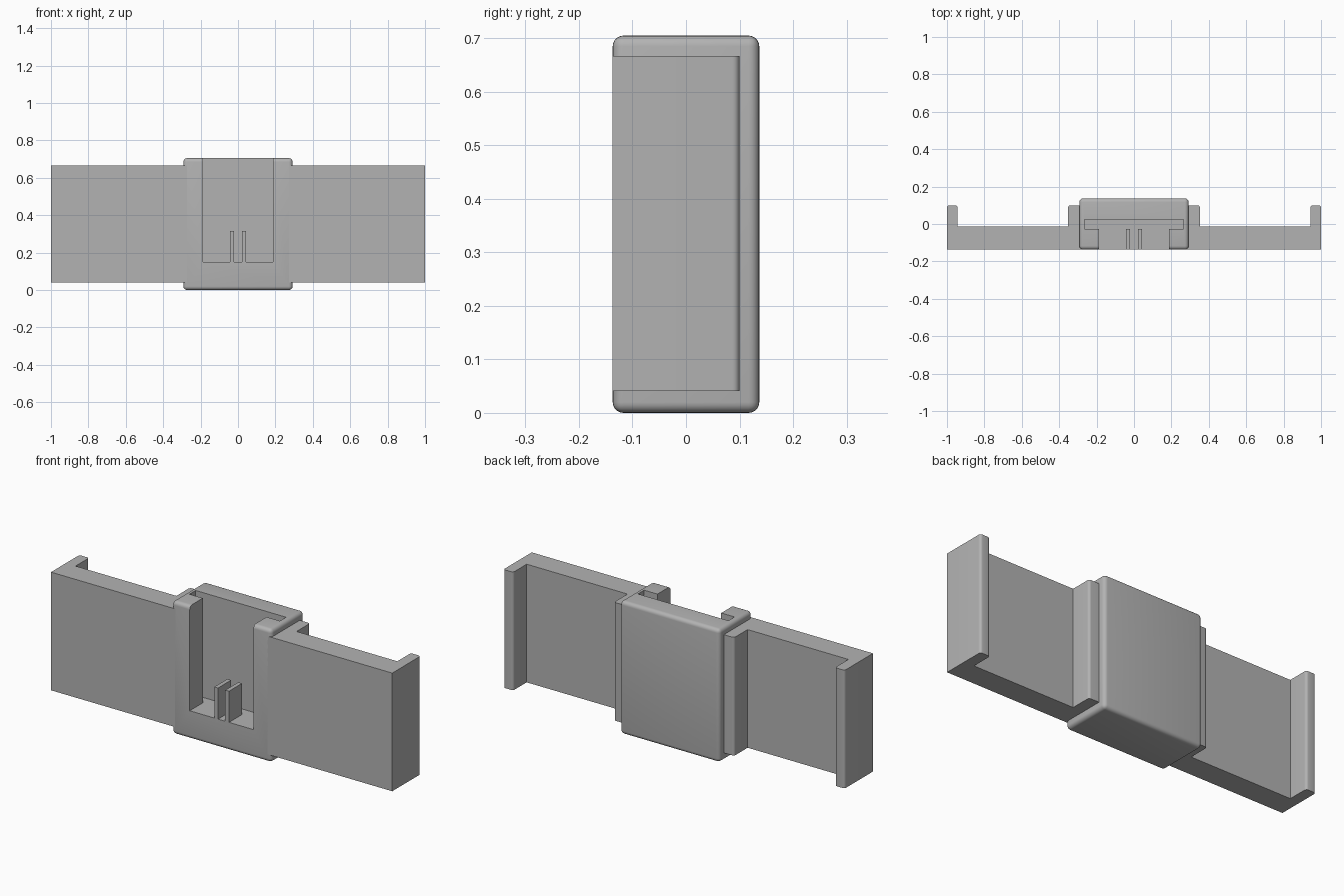
import bpy
import bmesh
import math
from mathutils import Vector

if "Cube" in bpy.data.objects:
    bpy.data.objects.remove(bpy.data.objects["Cube"], do_unlink=True)

grey = bpy.data.materials.new("plain_grey")
grey.use_nodes = True
colour = (0.45, 0.45, 0.45, 1)
grey.diffuse_color = colour
grey.node_tree.nodes["Principled BSDF"].inputs["Base Color"].default_value = colour

FRONT, BACK = -0.137, 0.137
TOP, FLOOR = 0.705, 0.15


def finish(name, bm):
    bmesh.ops.recalc_face_normals(bm, faces=bm.faces)
    mesh = bpy.data.meshes.new(name)
    bm.to_mesh(mesh)
    bm.free()
    mesh.materials.append(grey)
    obj = bpy.data.objects.new(name, mesh)
    bpy.context.collection.objects.link(obj)
    return obj


def box(name, lo, hi, bevel=0):
    lo, hi = Vector(lo), Vector(hi)
    bm = bmesh.new()
    bmesh.ops.create_cube(bm, size=1)
    for v in bm.verts:
        v.co = (lo + hi) / 2 + v.co * (hi - lo)
    if bevel:
        bmesh.ops.bevel(bm, geom=bm.edges[:], offset=bevel, segments=5,
                        profile=0.5, affect='EDGES')
    return finish(name, bm)


def smooth(obj):
    bpy.ops.object.select_all(action='DESELECT')
    obj.select_set(True)
    bpy.context.view_layer.objects.active = obj
    bpy.ops.object.shade_smooth_by_angle(angle=math.radians(35))


def apply_modifiers(obj):
    bpy.ops.object.select_all(action='DESELECT')
    obj.select_set(True)
    bpy.context.view_layer.objects.active = obj
    for mod in obj.modifiers[:]:
        bpy.ops.object.modifier_apply(modifier=mod.name)


# Rounded housing with a T-shaped slot open to the front and top
housing = box("housing", (-0.292, FRONT, 0), (0.292, BACK, TOP), 0.02)
cutters = [
    box("slot_opening_cutter", (-0.187, -0.3, FLOOR), (0.187, 0, 1)),
    box("slot_groove_cutter", (-0.265, -0.028, FLOOR), (0.265, 0.024, 1)),
]
for cutter in cutters:
    mod = housing.modifiers.new(cutter.name, 'BOOLEAN')
    mod.operation = 'DIFFERENCE'
    mod.solver = 'EXACT'
    mod.object = cutter
apply_modifiers(housing)
for cutter in cutters:
    bpy.data.objects.remove(cutter, do_unlink=True)
smooth(housing)

# Two thin contact fins on the slot floor
for side, name in ((-1, "right_fin"), (1, "left_fin")):
    x = side * 0.032
    box(name, (x - 0.011, FRONT, FLOOR - 0.02), (x + 0.011, -0.028, 0.315))

# Side wings: flat plate with a rounded rib at each end, extruded upward
RIB, PLATE, R = 0.1, -0.013, 0.013


def rounded_corner(x, y, start):
    """Quarter arc inside the corner, running clockwise from the start angle."""
    angles = [math.radians(start - 90 * i / 5) for i in range(6)]
    return [(x + R * math.cos(a), y + R * math.sin(a)) for a in angles]


def wing(name, side):
    outline = [(0.27, FRONT), (0.27, RIB)]
    outline += rounded_corner(0.352 - R, RIB - R, 90)
    outline += [(0.352, PLATE), (0.943, PLATE)]
    outline += rounded_corner(0.943 + R, RIB - R, 180)
    outline += rounded_corner(1 - R, RIB - R, 90)
    outline += [(1, FRONT)]
    # The inner end stays in the housing wall, clear of the slot
    bm = bmesh.new()
    face = bm.faces.new([bm.verts.new((side * x, y, 0.041)) for x, y in outline])
    new = bmesh.ops.extrude_face_region(bm, geom=[face])["geom"]
    top = [v for v in new if isinstance(v, bmesh.types.BMVert)]
    bmesh.ops.translate(bm, verts=top, vec=(0, 0, 0.626))
    smooth(finish(name, bm))


wing("left_wing", 1)
wing("right_wing", -1)
